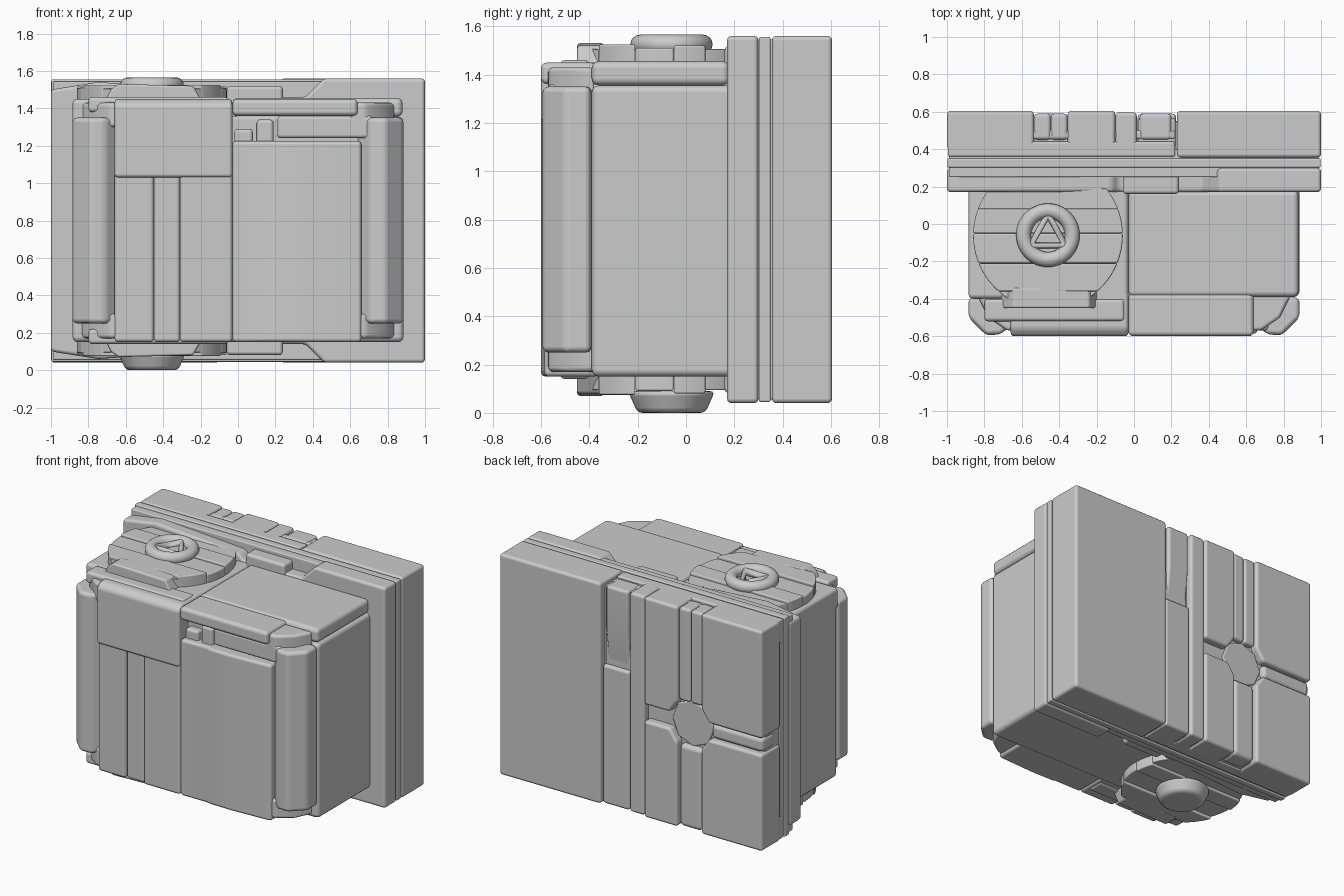
import bpy, bmesh, math

if "Cube" in bpy.data.objects:
    bpy.data.objects.remove(bpy.data.objects["Cube"])

MID = 0.8  # height of the horizontal symmetry plane


def prism(name, outline, lo, hi, axis="z", bevel=0.02, mirror=False):
    """Extrude a closed 2D outline along an axis, soften it, optionally mirror top to bottom."""
    place = {"x": lambda a, b, t: (t, a, b - MID),
             "y": lambda a, b, t: (a, t, b - MID),
             "z": lambda a, b, t: (a, b, t - MID)}[axis]
    bm = bmesh.new()
    low = [bm.verts.new(place(a, b, lo)) for a, b in outline]
    high = [bm.verts.new(place(a, b, hi)) for a, b in outline]
    bm.faces.new(low)
    bm.faces.new(high)
    for i in range(len(low)):
        bm.faces.new((low[i - 1], low[i], high[i], high[i - 1]))
    bmesh.ops.recalc_face_normals(bm, faces=bm.faces)
    mesh = bpy.data.meshes.new(name)
    bm.to_mesh(mesh)
    bm.free()
    mesh.shade_smooth()
    obj = bpy.data.objects.new(name, mesh)
    obj.location.z = MID
    bpy.context.collection.objects.link(obj)
    soft = obj.modifiers.new("soft edges", "BEVEL")
    soft.width = bevel
    soft.segments = 3
    soft.angle_limit = math.radians(30)
    soft.harden_normals = True
    if mirror:
        flip = obj.modifiers.new("top to bottom", "MIRROR")
        flip.use_axis = (False, False, True)
    return obj


def box(name, x, y, z, bevel=0.02, mirror=False):
    outline = [(x[0], y[0]), (x[1], y[0]), (x[1], y[1]), (x[0], y[1])]
    return prism(name, outline, *z, bevel=bevel, mirror=mirror)


def disc_slice(cx, cy, r, y0, y1, steps=16):
    """Outline of the part of a disc lying between two y values."""
    a0, a1 = math.asin((y0 - cy) / r), math.asin((y1 - cy) / r)
    arc = [a0 + (a1 - a0) * i / steps for i in range(steps + 1)]
    right = [(cx + r * math.cos(a), cy + r * math.sin(a)) for a in arc]
    return right + [(2 * cx - x, y) for x, y in reversed(right)]


def circle(cx, cy, r, n=48):
    return [(cx + r * math.sin(math.tau * i / n), cy + r * math.cos(math.tau * i / n))
            for i in range(n)]


# Main body and its upper shoulder
box("body", (-0.885, 0.885), (-0.39, 0.2), (0.15, 1.355), 0.03)
box("body_shoulder", (-0.885, -0.03), (-0.4, 0.2), (1.3, 1.45), 0.025)
box("body_front_core", (-0.7, 0.7), (-0.5, -0.3), (0.17, 1.36))

# Front corner columns
for side, s in (("left", 1), ("right", -1)):
    outline = [(0.64, -0.52), (0.71, -0.59), (0.79, -0.595), (0.885, -0.5),
               (0.885, -0.395), (0.64, -0.37)]
    prism(side + "_column", [(s * x, y) for x, y in outline], 0.25, 1.35, bevel=0.025)
    foot = [(0.6, -0.57), (0.68, -0.57), (0.78, -0.5), (0.84, -0.38), (0.6, -0.38)]
    prism(side + "_column_shoulder", [(s * x, y) for x, y in foot], 1.3, 1.43, mirror=True)

# Front panels
prism("left_front_panel", [(-0.03, -0.59), (0.18, -0.59), (0.2, -0.597), (0.36, -0.6),
                           (0.66, -0.585), (0.66, -0.36), (-0.03, -0.36)], 0.15, 1.225)
for i, (x0, x1, y) in enumerate([(-0.66, -0.45, -0.585), (-0.45, -0.31, -0.575), (-0.31, -0.03, -0.59)]):
    box("right_front_strip_%d" % (i + 1), (x0, x1), (y, -0.36), (0.15, 1.06))
prism("right_cover", [(-0.6, 1.03), (-0.57, 1.03), (-0.36, 1.03), (-0.36, 1.45),
                      (-0.56, 1.45), (-0.6, 1.42)], -0.66, -0.03, "x")

# Left lid, front bar and the pieces in the slot below it
box("left_lid", (-0.03, 0.88), (-0.39, 0.18), (1.355, 1.455), 0.03)
box("lid_front_bar", (-0.03, 0.64), (-0.6, -0.37), (1.36, 1.45), 0.025)
box("slot_bar", (0.21, 0.72), (-0.57, -0.38), (1.24, 1.36))
for i, (x0, x1) in enumerate([(-0.02, 0.08), (0.1, 0.19)]):
    box("slot_post_%d" % (i + 1), (x0, x1), (-0.55, -0.4), (1.2, 1.29 + 0.05 * i))

# Raised clip in front of the turret
prism("turret_clip", [(-0.74, 1.38), (-0.68, 1.5), (-0.64, 1.53), (-0.24, 1.52),
                      (-0.16, 1.38)], -0.45, -0.34, "y", 0.012, True)
box("clip_ledge", (-0.8, -0.05), (-0.52, -0.4), (1.38, 1.46), mirror=True)

# Stepped turret discs above and below
CX, CY = -0.46, -0.06
slices = [(-0.43, -0.36, 1.505), (-0.36, -0.21, 1.525), (-0.21, -0.05, 1.51),
          (-0.05, 0.08, 1.52), (0.08, 0.19, 1.505)]
for i, (y0, y1, top) in enumerate(slices):
    prism("turret_slat_%d" % (i + 1), disc_slice(CX, CY, 0.4, y0, y1), 1.4, top,
          bevel=0.012, mirror=True)

# Top knob with a triangular centre
bpy.ops.mesh.primitive_torus_add(location=(CX, CY, 1.525), major_radius=0.13, minor_radius=0.04,
                                 major_segments=48, minor_segments=16)
bpy.context.object.name = "knob_ring"
bpy.ops.object.shade_smooth()
curve = bpy.data.curves.new("knob_triangle", "CURVE")
curve.dimensions = "3D"
curve.bevel_depth = 0.03
path = curve.splines.new("POLY")
path.points.add(2)
for point, (x, y) in zip(path.points, circle(CX, CY, 0.11, 3)):
    point.co = (x, y, 1.525, 1)
path.use_cyclic_u = True
bpy.context.collection.objects.link(bpy.data.objects.new("knob_triangle", curve))

# Bottom foot knob
bpy.ops.mesh.primitive_cone_add(vertices=48, radius1=0.14, radius2=0.18, depth=0.09,
                                location=(CX, CY, 0.045))
knob = bpy.context.object
knob.name = "foot_knob"
bpy.ops.object.shade_smooth_by_angle()
soft = knob.modifiers.new("soft edges", "BEVEL")
soft.width = 0.02
soft.segments = 3

# Rear slab: front rim, shallow grooves and large left plate
rim = [(-1, 1.5), (-0.75, 1.54), (-0.12, 1.5), (-0.08, 1.46), (0.36, 1.46), (0.46, 1.56), (1, 1.56)]
prism("slab_front_rim", rim + [(x, 2 * MID - z) for x, z in reversed(rim)], 0.17, 0.3, "y")
box("slab_core", (-0.99, 0.99), (0.25, 0.4), (0.055, 1.545), 0.008)
box("slab_ridge", (-0.998, 0.998), (0.302, 0.35), (0.045, 1.555), 0.008)
box("left_rear_plate", (0.23, 1), (0.355, 0.605), (0.04, 1.56))
box("rear_core", (-0.985, 0.25), (0.355, 0.55), (0.055, 1.53))
box("top_channel_block", (-0.06, 0.24), (0.16, 0.38), (1.4, 1.52), mirror=True)
for i, (y0, y1, top) in enumerate([(0.36, 0.44, 1.555), (0.455, 0.5, 1.545)]):
    box("rear_rail_%d" % (i + 1), (-0.995, 0.22), (y0, y1), (1.4, top), 0.012, True)

# Rear strips beside the plate
box("rear_strip_lower", (0.02, 0.225), (0.4, 0.59), (0.045, 1.0))
box("rear_strip_recess", (0.02, 0.225), (0.4, 0.565), (0.9, 1.54))
prism("rear_strip_block", [(0.45, 1.0), (0.56, 1.0), (0.59, 1.25), (0.59, 1.55), (0.45, 1.55)],
      0.03, 0.2, "x")
box("rear_strip_raised", (-0.1, 0.015), (0.4, 0.597), (0.045, 1.555))

# Four rear panels around an octagonal hub, with channel ribs between them
HX, HZ = -0.445, 0.76
for side, sx, xo in (("left", 1, -0.1), ("right", -1, -1)):
    for level, sz, zo in (("upper", 1, 1.555), ("lower", -1, 0.04)):
        xi, zi = HX + sx * 0.09, HZ + sz * 0.055
        outline = [(xi, zo), (xo, zo), (xo, zi), (HX + sx * 0.15, zi), (xi, HZ + sz * 0.14)]
        prism("%s_%s_rear_panel" % (level, side), outline, 0.4, 0.605, "y")
prism("rear_hub", circle(HX, HZ, 0.16, 8), 0.45, 0.56, "y", 0.01)
for i, dx in enumerate((-0.045, 0.045)):
    box("upper_channel_rib_%d" % (i + 1), (HX + dx - 0.045, HX + dx + 0.045),
        (0.45, 0.59), (HZ + 0.15, 1.55))
box("lower_channel_rib", (HX - 0.085, HX + 0.085), (0.45, 0.59), (0.045, HZ - 0.15), 0.03)
box("cross_channel_rib", (-0.995, HX - 0.16), (0.45, 0.59), (HZ - 0.05, HZ + 0.05), 0.03)
